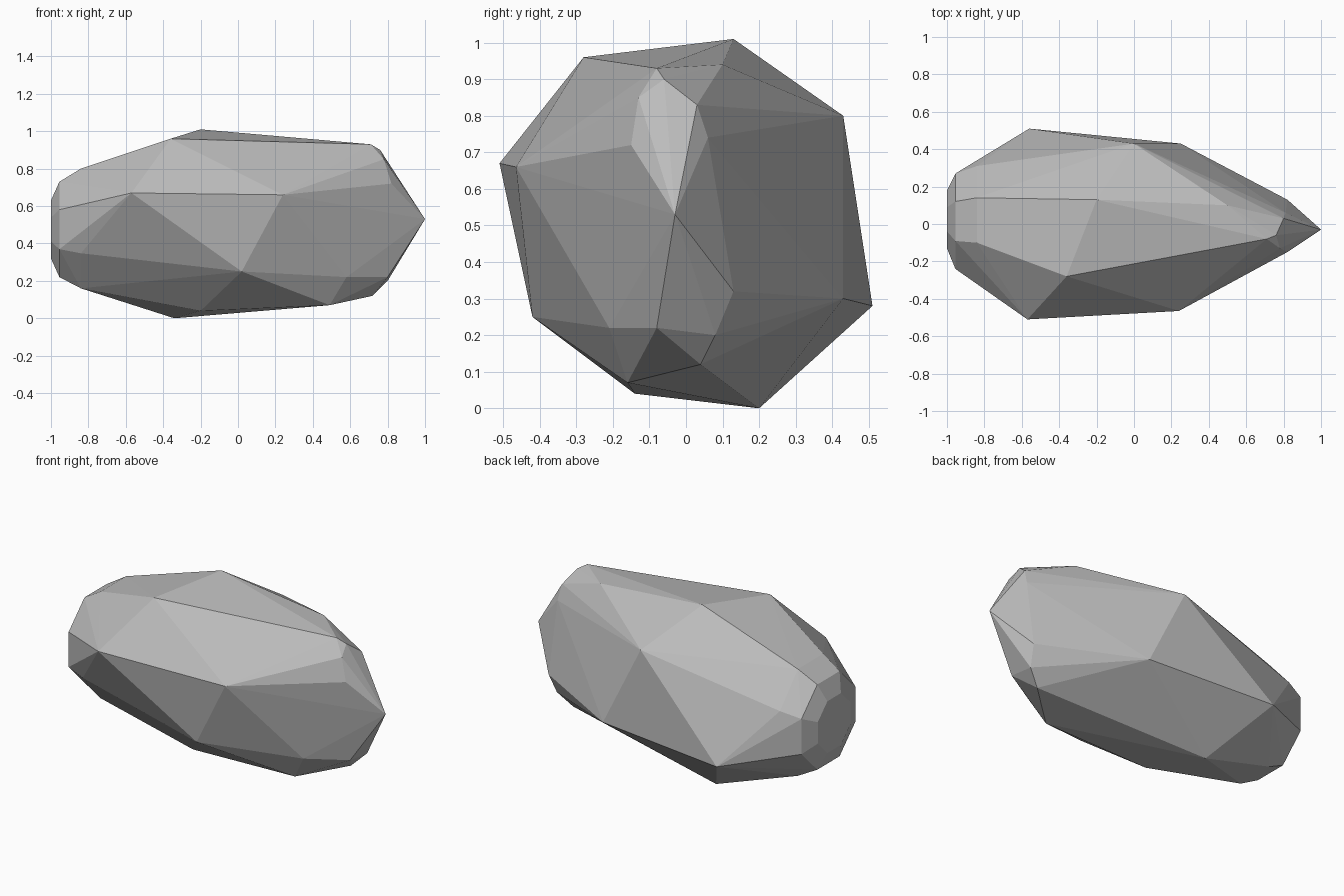
import bpy
import bmesh
from math import cos, sin, pi

# Remove the default object
default_object = bpy.data.objects.get("Cube")
if default_object:
    bpy.data.objects.remove(default_object, do_unlink=True)


def make_material(name, level):
    """Plain grey material with matching viewport and render colour."""
    material = bpy.data.materials.new(name)
    material.use_nodes = True
    colour = (level, level, level, 1)
    material.diffuse_color = colour
    shader = material.node_tree.nodes["Principled BSDF"]
    shader.inputs["Base Color"].default_value = colour
    shader.inputs["Roughness"].default_value = 0.9
    return material


def octagon(x, centre_y, centre_z, half_width, half_height):
    """Eight-sided cross-section with its flats at the given extents."""
    corner = cos(pi / 8)
    points = []
    for index in range(8):
        angle = (index + 0.5) * pi / 4
        points.append((
            x,
            centre_y + half_width * cos(angle) / corner,
            centre_z + half_height * sin(angle) / corner,
        ))
    return points


def hull_object(name, points, material):
    """Flat-faced convex stone wrapped around the given corners."""
    mesh = bpy.data.meshes.new(name)
    builder = bmesh.new()
    for point in points:
        builder.verts.new(point)
    builder.verts.ensure_lookup_table()
    hull = bmesh.ops.convex_hull(builder, input=builder.verts[:])
    leftovers = set(hull["geom_interior"]) | set(hull["geom_unused"])
    loose = [item for item in leftovers if isinstance(item, bmesh.types.BMVert)]
    bmesh.ops.delete(builder, geom=loose, context="VERTS")
    bmesh.ops.recalc_face_normals(builder, faces=builder.faces[:])
    for face in builder.faces:
        face.smooth = False
    builder.to_mesh(mesh)
    builder.free()
    mesh.materials.append(material)
    stone = bpy.data.objects.new(name, mesh)
    bpy.context.collection.objects.link(stone)
    return stone


# Large corners of the body: upper, front, rear and lower
upper_corners = [(-0.2, 0.13, 1.01), (-0.36, -0.28, 0.96), (0.5, 0.1, 0.94)]
front_corners = [(-0.57, -0.51, 0.67), (0.24, -0.465, 0.66), (0.02, -0.42, 0.25)]
rear_corners = [(-0.56, 0.51, 0.28), (0.25, 0.43, 0.3), (0, 0.43, 0.8)]
lower_corners = [(-0.34, 0.2, 0), (-0.2, -0.14, 0.04), (0.49, -0.16, 0.07)]

# Worn corners round the pointed end
point_upper = [
    (0.71, -0.08, 0.93), (0.76, -0.06, 0.9), (0.78, -0.13, 0.85),
    (0.82, -0.15, 0.72), (0.8, 0.03, 0.83), (0.81, 0.06, 0.74),
]
point_lower = [
    (0.72, 0.04, 0.12), (0.58, -0.21, 0.22), (0.8, -0.08, 0.22),
    (0.8, 0.08, 0.2), (0.82, 0.13, 0.32),
]
tip = [(1, -0.03, 0.53)]

# Rounded blunt end, stepped in octagonal sections
blunt_end = (
    octagon(-1, 0.025, 0.475, 0.155, 0.155)
    + octagon(-0.955, 0.015, 0.475, 0.255, 0.255)
    + octagon(-0.84, 0.02, 0.48, 0.29, 0.32)
)

# Assemble the stone
stone_grey = make_material("stone grey", 0.5)
hull_object(
    "rock",
    upper_corners + front_corners + rear_corners + lower_corners
    + point_upper + point_lower + tip + blunt_end,
    stone_grey,
)
